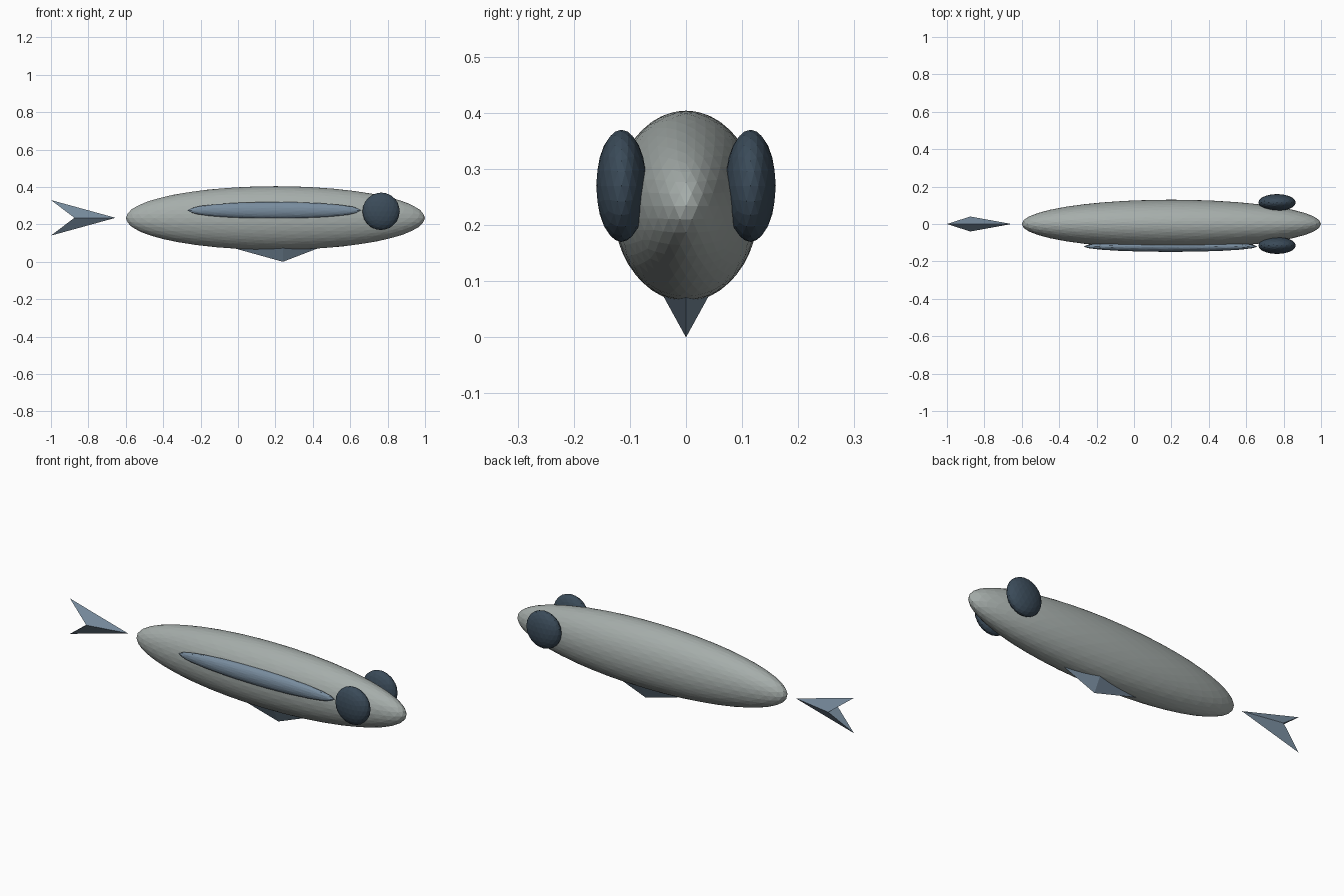
import bpy
import bmesh

cube = bpy.data.objects.get("Cube")
if cube:
    bpy.data.objects.remove(cube, do_unlink=True)


def make_material(name, rgb):
    mat = bpy.data.materials.new(name)
    mat.use_nodes = True
    colour = (*rgb, 1.0)
    mat.diffuse_color = colour
    mat.node_tree.nodes["Principled BSDF"].inputs["Base Color"].default_value = colour
    return mat


def add_object(name, bm, mat):
    bmesh.ops.recalc_face_normals(bm, faces=bm.faces)
    mesh = bpy.data.meshes.new(name)
    bm.to_mesh(mesh)
    bm.free()
    mesh.materials.append(mat)
    obj = bpy.data.objects.new(name, mesh)
    bpy.context.collection.objects.link(obj)
    return obj


def ellipsoid(name, centre, radii, detail, mat):
    bm = bmesh.new()
    bmesh.ops.create_icosphere(bm, subdivisions=detail, radius=1.0)
    bmesh.ops.scale(bm, vec=radii, verts=bm.verts)
    bmesh.ops.translate(bm, vec=centre, verts=bm.verts)
    return add_object(name, bm, mat)


def faceted(name, points, faces, mat):
    bm = bmesh.new()
    verts = [bm.verts.new(p) for p in points]
    for face in faces:
        bm.faces.new([verts[i] for i in face])
    return add_object(name, bm, mat)


body_grey = make_material("pale grey", (0.38, 0.42, 0.405))
fin_blue = make_material("slate blue", (0.19, 0.265, 0.345))
eye_dark = make_material("dark slate", (0.043, 0.07, 0.1))

# Long faceted body
ellipsoid("body", (0.2, 0, 0.234), (0.8, 0.13, 0.17), 4, body_grey)

# Bulging eyes on both sides of the head
for side, y in (("front", -0.115), ("back", 0.115)):
    ellipsoid(side + "_eye", (0.765, y, 0.27), (0.1, 0.045, 0.1), 3, eye_dark)

# Slim fin along one flank
ellipsoid("side_fin", (0.195, -0.12, 0.275), (0.465, 0.029, 0.045), 3, fin_blue)

# Forked tail: nose, upper tip, lower tip and two side corners
faceted(
    "tail_fin",
    [(-0.655, 0, 0.235), (-1, 0, 0.33), (-1, 0, 0.14), (-0.875, -0.04, 0.235), (-0.875, 0.04, 0.235)],
    [(0, 1, 3), (0, 1, 4), (0, 2, 3), (0, 2, 4), (1, 3, 4), (2, 3, 4)],
    fin_blue,
)

# Belly fin: diamond pyramid pointing down
faceted(
    "belly_fin",
    [(0.24, 0, 0), (-0.12, 0, 0.1), (0.24, -0.055, 0.1), (0.5, 0, 0.1), (0.24, 0.055, 0.1)],
    [(0, 1, 2), (0, 2, 3), (0, 3, 4), (0, 4, 1), (1, 2, 3, 4)],
    fin_blue,
)
